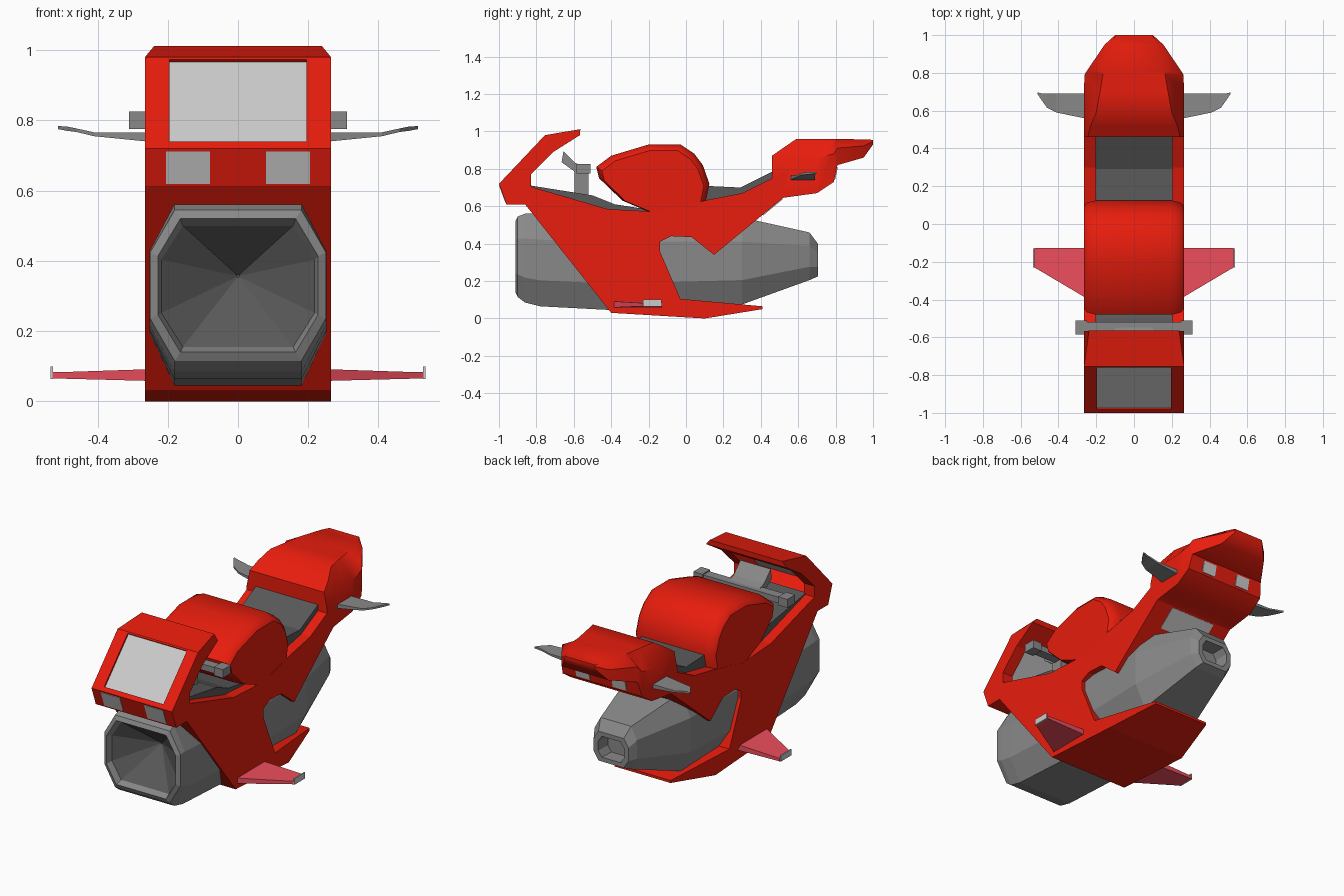
import bpy, bmesh, math

if "Cube" in bpy.data.objects:
    bpy.data.objects.remove(bpy.data.objects["Cube"])

RED, PINK = (0.8, 0.012, 0.004, 1), (0.85, 0.075, 0.11, 1)
GREY, DARK = (0.25, 0.25, 0.25, 1), (0.1, 0.1, 0.1, 1)
mats = {}


def paint(ob, color):
    if color not in mats:
        mats[color] = bpy.data.materials.new("paint")
        mats[color].diffuse_color = color
    ob.data.materials.append(mats[color])


def loft(name, rings, color=None, smooth=False):
    """Bridge equal-length rings of points into a capped solid."""
    bm = bmesh.new()
    vs = [[bm.verts.new(p) for p in r] for r in rings]
    n = len(rings[0])
    for a, b in zip(vs, vs[1:]):
        for i in range(n):
            j = (i + 1) % n
            bm.faces.new((a[i], a[j], b[j], b[i]))
    bm.faces.new(vs[0])
    bm.faces.new(vs[-1][::-1])
    bmesh.ops.recalc_face_normals(bm, faces=bm.faces)
    me = bpy.data.meshes.new(name)
    bm.to_mesh(me)
    bm.free()
    ob = bpy.data.objects.new(name, me)
    bpy.context.collection.objects.link(ob)
    if color:
        paint(ob, color)
    bpy.ops.object.select_all(action='DESELECT')
    ob.select_set(True)
    bpy.context.view_layer.objects.active = ob
    if smooth:
        bpy.ops.object.shade_smooth_by_angle(angle=math.radians(40))
    return ob


def prism(name, pts, x0, x1, color=None):
    """Extrude a side profile (y, z) from x0 to x1."""
    return loft(name, [[(x, y, z) for y, z in pts] for x in (x0, x1)], color)


def slab(a, b, near, far):
    """Side profile of a plate lying along segment a-b, between two offsets on its left."""
    dy, dz = b[0] - a[0], b[1] - a[1]
    d = math.hypot(dy, dz)
    ny, nz = -dz / d, dy / d
    return [(p[0] + ny * o, p[1] + nz * o)
            for p, o in ((a, near), (b, near), (b, far), (a, far))]


# Main fairing with the cowl arch
body = prism("body_fairing", [
    (-1, .72), (-.96, .61), (-.86, .61), (-.4, .03), (.1, 0), (.41, .05), (.41, .065),
    (-.03, .105), (-.14, .36), (-.14, .41), (-.08, .44), (.03, .435), (.15, .34),
    (.52, .645), (.55, .8), (.47, .755), (.3, .67), (.12, .635), (-.15, .57),
    (-.42, .585), (-.83, .705), (-.83, .77), (-.71, .89), (-.567, .98),
    (-.565, 1.012), (-.754, .98)], -.265, .265, RED)
for v in body.data.vertices:
    if v.co.z > 1:                          # narrower cowl lip
        v.co.x *= .9
    elif v.co.y > .4 and v.co.z < .1:       # floor tapers to the rear
        v.co.x *= .7

# Windscreen opening and glass
lo, hi = (-.981, .74), (-.76, .973)
cutter = prism("screen_cutter", slab(lo, hi, .05, -.15), -.195, .195)
cutter.hide_render = True
mod = body.modifiers.new("opening", 'BOOLEAN')
mod.object, mod.operation, mod.solver = cutter, 'DIFFERENCE', 'EXACT'
bpy.context.view_layer.objects.active = body
bpy.ops.object.modifier_apply(modifier=mod.name)
bpy.data.objects.remove(cutter)
prism("windscreen", slab(lo, hi, -.01, -.025), -.197, .197)

# Fuel tank: profile shrinking towards rounded shoulders
tank = [(.1, .6), (.125, .72), (.09, .82), (.045, .88), (-.03, .93), (-.2, .93), (-.4, .87),
        (-.48, .81), (-.465, .75), (-.34, .63), (-.15, .55)]
layers = [(-.264, .9), (-.248, .96), (-.2, 1), (.2, 1), (.248, .96), (.264, .9)]
ob = loft("tank", [[(x, -.17 + (y + .17) * s, .6 + (z - .6) * s) for y, z in tank]
                   for x, s in layers], RED, True)
for p in list(ob.data.polygons)[-2:]:       # flat side panels
    p.use_smooth = False

# Tail: y, bottom, top, side half-width, top half-width
tail = [(.46, .60, .87, .265, .245), (.52, .645, .912, .265, .23), (.59, .655, .96, .265, .2),
        (.7, .67, .96, .265, .18), (.79, .73, .96, .262, .165), (.81, .82, .96, .25, .16),
        (.95, .86, .957, .155, .12), (1, .93, .955, .1, .098)]
rings = []
for y, b, t, w, wt in tail:
    m = b + (t - b) * .65
    rings.append([(-w, y, b), (w, y, b), (w, y, m), (wt, y, t), (-wt, y, t), (-w, y, m)])
loft("tail", rings, RED, True)

# Engine with intake cone and exhaust recess: y, half-width, bottom, top
engine = [(-.72, .004, .352, .36), (-.875, .218, .155, .5), (-.912, .228, .14, .52),
          (-.9, .25, .115, .545), (-.86, .252, .085, .56), (-.78, .252, .065, .56),
          (-.4, .25, .045, .55), (0, .24, .06, .55), (.3, .24, .075, .54),
          (.66, .14, .205, .46), (.705, .115, .225, .4), (.705, .085, .25, .375),
          (.62, .08, .25, .37)]
rings = []
for y, w, b, t in engine:
    c, lo_z, hi_z = w * .72, b + (t - b) * .28, b + (t - b) * .72
    rings.append([(-c, y, b), (c, y, b), (w, y, lo_z), (w, y, hi_z),
                  (c, y, t), (-c, y, t), (-w, y, hi_z), (-w, y, lo_z)])
ob = loft("engine", rings, GREY)
paint(ob, DARK)
for p in ob.data.polygons:                  # dark intake cone
    if p.index < 8 or p.index == len(ob.data.polygons) - 2:
        p.material_index = 1

# Seat and cockpit deck
prism("seat", [(.08, .71), (.29, .7), (.47, .79), (.47, .74), (.3, .65), (.08, .62)],
      -.205, .205, DARK)
prism("cockpit_deck", [(-.84, .712), (-.5, .658), (-.38, .61), (-.15, .575), (-.3, .55),
                       (-.84, .68)], -.205, .205, DARK)

# Handlebar, post and instrument panel
prism("handlebar_post", [(-.595, .64), (-.52, .64), (-.52, .79), (-.595, .79)], -.1, .1, GREY)
bar = [(-.31, .037, .025), (-.25, .037, .025), (-.25, .028, .018),
       (.25, .028, .018), (.25, .037, .025), (.31, .037, .025)]
loft("handlebar", [[(x, -.548 - d, .8 - h), (x, -.548 + d, .8 - h),
                    (x, -.548 + d, .8 + h), (x, -.548 - d, .8 + h)] for x, d, h in bar], GREY)
prism("instrument_panel", [(-.655, .895), (-.665, .835), (-.595, .785), (-.52, .785),
                           (-.52, .81), (-.59, .83)], -.1, .1, GREY)

# Panel under the tail
prism("under_tail_panel", slab((.41, .554), (.515, .641), .005, -.004), -.15, .15)


def wing(name, s, sections, color=None):
    """Flat fin from sections: x, front y, back y, bottom z, top z."""
    loft(name, [[(s * x, f, b), (s * x, k, b), (s * x, k, t), (s * x, f, t)]
                for x, f, k, b, t in sections], color)


# Mirrored lamps and fins
for s, side in ((-1, "left"), (1, "right")):
    prism("headlight_" + side, slab((-.997, .712), (-.963, .62), .01, -.003), s * .08, s * .205)
    prism("tail_light_" + side, slab((.793, .742), (.808, .808), .01, -.004), s * .075, s * .165)
    wing("lower_fin_" + side, s, [(.24, -.40, -.127, .058, .092), (.51, -.24, -.127, .065, .083),
                                  (.528, -.23, -.127, .065, .083)], PINK)
    wing("fin_tip_" + side, s, [(.527, -.23, -.13, .064, .1), (.534, -.23, -.13, .064, .1)])
    wing("tail_fin_" + side, s, [(.24, .555, .69, .738, .765), (.41, .59, .69, .755, .766),
                                 (.46, .615, .69, .767, .777), (.485, .65, .69, .77, .782),
                                 (.512, .69, .697, .775, .784)], GREY)

for m in bpy.data.materials:
    if m.users and not m.is_grease_pencil:
        m.use_nodes = True
        m.node_tree.nodes["Principled BSDF"].inputs["Base Color"].default_value = m.diffuse_color
